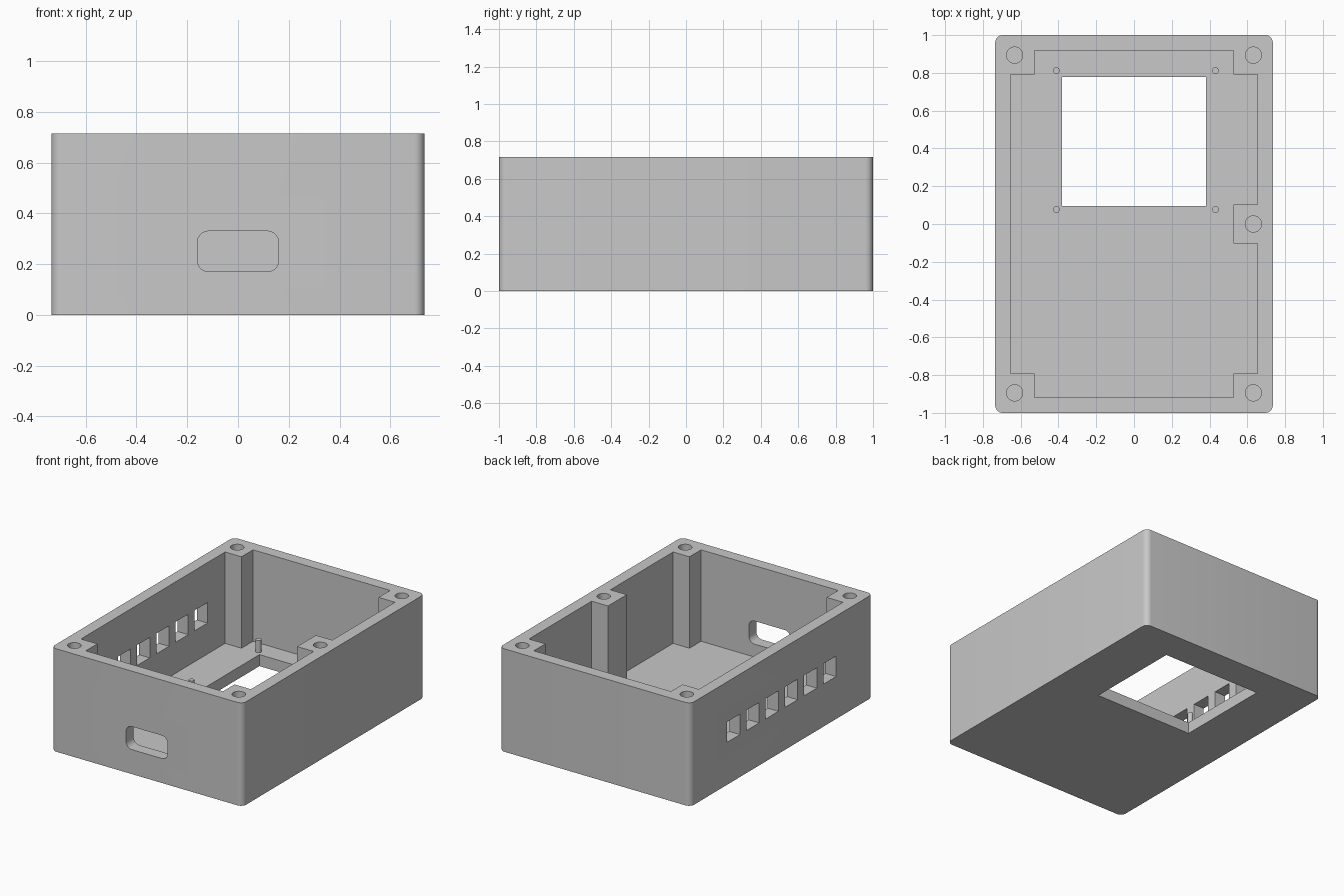
import bpy, bmesh
from math import cos, sin, pi, radians

cube = bpy.data.objects.get("Cube")
if cube:
    bpy.data.objects.remove(cube, do_unlink=True)

grey = bpy.data.materials.new("plain grey")
grey.use_nodes = True
grey.diffuse_color = (0.58, 0.58, 0.58, 1)
grey.node_tree.nodes["Principled BSDF"].inputs["Base Color"].default_value = grey.diffuse_color

HEIGHT, FLOOR = 0.715, 0.08


def rounded_rect(u0, u1, v0, v1, r, steps=8):
    centres = [(u1 - r, v1 - r), (u0 + r, v1 - r), (u0 + r, v0 + r), (u1 - r, v0 + r)]
    return [(u + r * cos((q + i / steps) * pi / 2), v + r * sin((q + i / steps) * pi / 2))
            for q, (u, v) in enumerate(centres) for i in range(steps + 1)]


def rect(u0, u1, v0, v1):
    return [(u0, v0), (u1, v0), (u1, v1), (u0, v1)]


def circle(u, v, r, sides=32):
    return [(u + r * cos(2 * pi * i / sides), v + r * sin(2 * pi * i / sides)) for i in range(sides)]


def prism(name, profile, lo, hi, axis="z"):
    """Extrude a flat profile along one axis."""
    place = {"z": lambda u, v, w: (u, v, w),
             "y": lambda u, v, w: (u, w, v),
             "x": lambda u, v, w: (w, u, v)}[axis]
    bm = bmesh.new()
    bottom = [bm.verts.new(place(u, v, lo)) for u, v in profile]
    top = [bm.verts.new(place(u, v, hi)) for u, v in profile]
    bm.faces.new(bottom)
    bm.faces.new(top)
    for i in range(len(profile)):
        j = (i + 1) % len(profile)
        bm.faces.new((bottom[i], bottom[j], top[j], top[i]))
    bmesh.ops.recalc_face_normals(bm, faces=bm.faces)
    mesh = bpy.data.meshes.new(name)
    bm.to_mesh(mesh)
    bm.free()
    mesh.materials.append(grey)
    obj = bpy.data.objects.new(name, mesh)
    bpy.context.scene.collection.objects.link(obj)
    return obj


def smooth(obj):
    bpy.ops.object.select_all(action="DESELECT")
    obj.select_set(True)
    bpy.context.view_layer.objects.active = obj
    bpy.ops.object.shade_smooth_by_angle(angle=radians(30))


# Outer block with rounded upright edges
case = prism("case_body", rounded_rect(-0.735, 0.735, -1, 1, 0.04), 0, HEIGHT)

# Cavity outline, leaving four corner posts and one side post standing
W, L, PX, PY, M = 0.653, 0.918, 0.527, 0.791, 0.103
right = [(PX, -L), (PX, -PY), (W, -PY), (W, -M), (PX, -M),
         (PX, M), (W, M), (W, PY), (PX, PY), (PX, L)]
left = [(-PX, L), (-PX, PY), (-W, PY), (-W, -PY), (-PX, -PY), (-PX, -L)]
cutters = [prism("cavity_cutter", right + left, FLOOR, 1)]

# Display window through the floor
cutters.append(prism("window_cutter", rect(-0.38, 0.38, 0.095, 0.778), -0.1, 0.2))

# Rounded port through the front wall
cutters.append(prism("port_cutter", rounded_rect(-0.16, 0.16, 0.17, 0.33, 0.045), -1.1, -0.85, "y"))

# Six vent slots through the right wall
for i in range(6):
    y = (i - 2.5) * 0.211
    cutters.append(prism("vent_cutter", rect(y - 0.07, y + 0.07, 0.295, 0.437), -0.8, -0.6, "x"))

# Screw holes in the posts
screws = [(sx * 0.632, sy * 0.894) for sx in (-1, 1) for sy in (-1, 1)] + [(0.632, 0)]
for x, y in screws:
    cutters.append(prism("screw_cutter", circle(x, y, 0.043), HEIGHT - 0.3, 1))

for cutter in cutters:
    cutter.hide_render = True
    cut = case.modifiers.new(cutter.name, "BOOLEAN")
    cut.operation = "DIFFERENCE"
    cut.solver = "EXACT"
    cut.object = cutter

# Bake the cuts and drop the cutters
bpy.context.view_layer.update()
baked = bpy.data.meshes.new_from_object(case.evaluated_get(bpy.context.evaluated_depsgraph_get()))
case.modifiers.clear()
case.data = baked
for cutter in cutters:
    bpy.data.objects.remove(cutter, do_unlink=True)
smooth(case)

# Mounting pegs around the window
for x in (-0.411, 0.431):
    for y in (0.077, 0.812):
        smooth(prism("mounting_peg", circle(x, y, 0.018, 24), FLOOR, 0.165))
